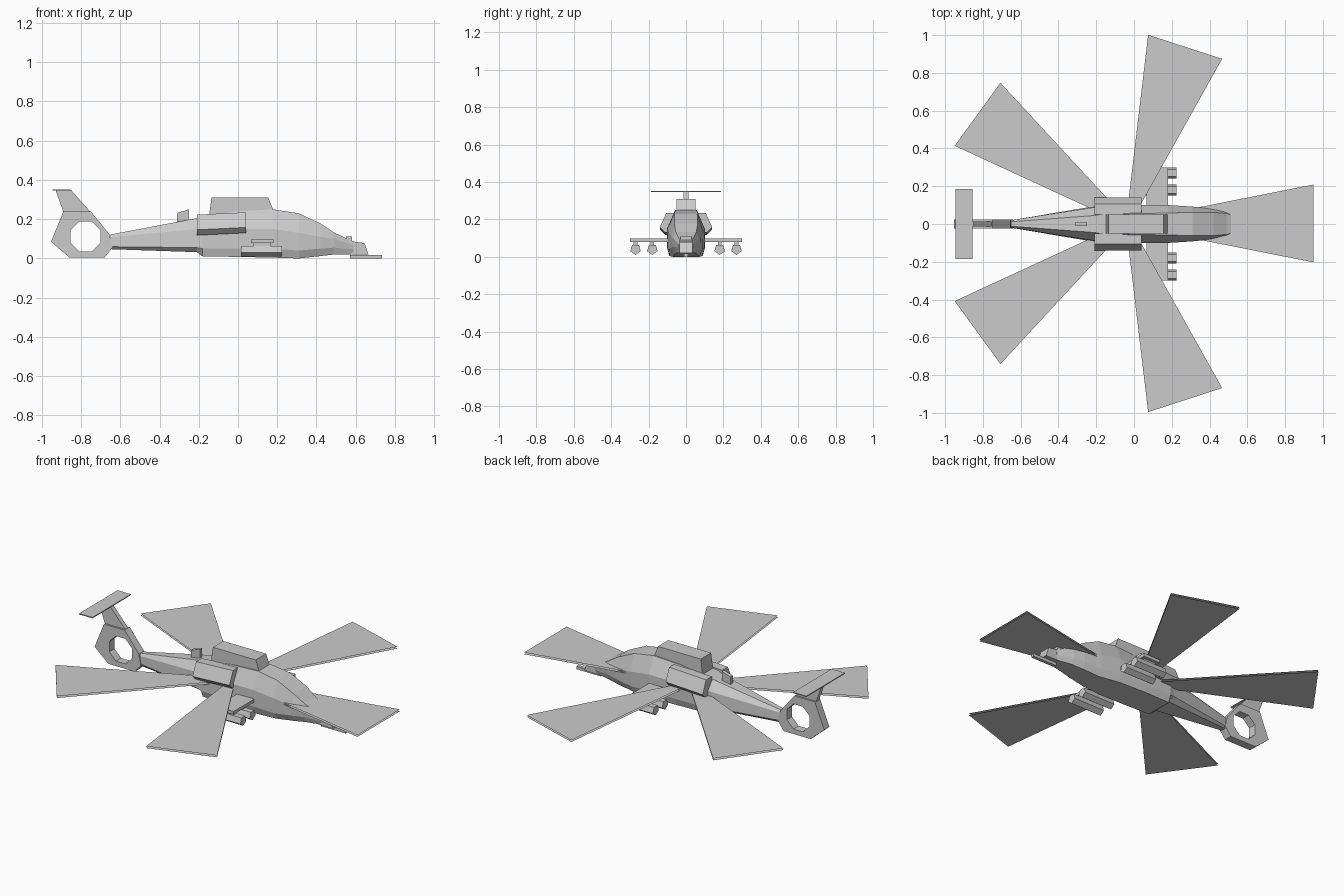
import bpy, bmesh, math
from mathutils import Matrix

cube = bpy.data.objects.get("Cube")
if cube:
    bpy.data.objects.remove(cube)

grey = bpy.data.materials.new("plain_grey")
grey.use_nodes = True
COLOUR = (0.6, 0.6, 0.6, 1)
grey.diffuse_color = COLOUR
grey.node_tree.nodes["Principled BSDF"].inputs["Base Color"].default_value = COLOUR


def finish(name, bm, fix_normals=True):
    if fix_normals:
        bmesh.ops.recalc_face_normals(bm, faces=bm.faces)
    mesh = bpy.data.meshes.new(name)
    bm.to_mesh(mesh)
    bm.free()
    mesh.materials.append(grey)
    obj = bpy.data.objects.new(name, mesh)
    bpy.context.collection.objects.link(obj)
    return obj


def loft(name, rings):
    """Skin a list of equal-length closed rings and cap both ends."""
    bm = bmesh.new()
    loops = [[bm.verts.new(p) for p in ring] for ring in rings]
    n = len(loops[0])
    for a, b in zip(loops, loops[1:]):
        for i in range(n):
            j = (i + 1) % n
            bm.faces.new((a[i], a[j], b[j], b[i]))
    bm.faces.new(loops[0])
    bm.faces.new(loops[-1])
    return finish(name, bm)


def side_prism(name, profile, half, y=0):
    """Extrude an x-z profile across y."""
    return loft(name, [[(x, y + s * half, z) for x, z in profile] for s in (-1, 1)])


def box(name, x0, x1, half, z0, z1, y=0):
    return side_prism(name, [(x0, z0), (x1, z0), (x1, z1), (x0, z1)], half, y)


# Fuselage: x, then half width and height of roof, shoulder, sill and belly
stations = [
    (-0.65, (0.012, 0.122), (0.02, 0.108), (0.02, 0.06), (0.014, 0.047)),
    (-0.21, (0.045, 0.205), (0.088, 0.15), (0.094, 0.055), (0.06, 0.032)),
    (-0.18, (0.05, 0.215), (0.1, 0.15), (0.1, 0.05), (0.085, 0.01)),
    (0.0, (0.055, 0.24), (0.102, 0.15), (0.102, 0.05), (0.09, 0.008)),
    (0.18, (0.058, 0.25), (0.1, 0.15), (0.1, 0.05), (0.088, 0.004)),
    (0.31, (0.062, 0.23), (0.092, 0.13), (0.09, 0.04), (0.07, 0.0)),
    (0.42, (0.062, 0.178), (0.08, 0.11), (0.078, 0.05), (0.06, 0.012)),
    (0.49, (0.055, 0.132), (0.068, 0.1), (0.064, 0.055), (0.05, 0.02)),
    (0.59, (0.03, 0.085), (0.038, 0.065), (0.036, 0.045), (0.03, 0.022)),
]
loft("fuselage", [[(x, w, z) for w, z in half] + [(x, -w, z) for w, z in reversed(half)]
                  for x, *half in stations])

# Rotor housing and small roof fin
side_prism("rotor_housing", [(-0.15, 0.2), (0.18, 0.245), (0.155, 0.31), (-0.135, 0.31)], 0.05)
side_prism("roof_fin", [(-0.31, 0.18), (-0.25, 0.19), (-0.25, 0.25), (-0.31, 0.232)], 0.011)

# Nose sensor, gun turret and barrel
box("nose_sensor", 0.55, 0.58, 0.03, 0.07, 0.112)
side_prism("gun_turret", [(0.55, 0.02), (0.665, 0.02), (0.645, 0.078), (0.56, 0.09)], 0.034)
box("gun_barrel", 0.57, 0.735, 0.01, 0.0, 0.018)

# Engines, weapon wings and pods on both sides
engine_section = [(0.05, 0.235), (0.105, 0.235), (0.14, 0.158), (0.112, 0.13), (0.05, 0.13)]
for side, label in ((1, "left"), (-1, "right")):
    loft(label + "_engine", [[(x, side * y, z + lift) for y, z in engine_section]
                             for x, lift in ((-0.21, -0.012), (0.04, 0.0))])
    box(label + "_wing", 0.065, 0.18, 0.11, 0.078, 0.097, side * 0.19)
    for y, place in ((0.18, "inner"), (0.27, "outer")):
        angles = [math.radians(-90 + 72 * i) for i in range(5)]
        loft(f"{label}_{place}_pod",
             [[(x, side * y + 0.03 * math.cos(a), 0.04 + 0.03 * math.sin(a)) for a in angles]
              for x in (0.015, 0.225)])
        box(f"{label}_{place}_pylon", 0.08, 0.165, 0.01, 0.05, 0.08, side * y)

# Ducted tail ring: seven-sided rim around an octagonal hole
rim = [(-0.655, 0.122), (-0.75, 0.24), (-0.82, 0.24), (-0.89, 0.24),
       (-0.953, 0.085), (-0.86, 0.005), (-0.68, 0.005), (-0.64, 0.055)]
hole = [(-0.777 + 0.083 * math.cos(a), 0.112 + 0.083 * math.sin(a))
        for a in (math.radians(22.5 + 45 * i) for i in range(8))]
bm = bmesh.new()
loops = [[bm.verts.new((x, y, z)) for x, z in shape]
         for shape, y in ((rim, -0.025), (rim, 0.025), (hole, 0.025), (hole, -0.025))]
for k in range(4):
    a, b = loops[k], loops[(k + 1) % 4]
    for i in range(8):
        j = (i + 1) % 8
        bm.faces.new((a[i], a[j], b[j], b[i]))
finish("tail_ring", bm)

# Tail fin and tailplane
side_prism("tail_fin", [(-0.89, 0.235), (-0.75, 0.235), (-0.85, 0.348), (-0.93, 0.348)], 0.014)
box("tailplane", -0.945, -0.855, 0.186, 0.346, 0.352)

# Rotor blades: paired open sheets, flaring outwards from the hub
for k in range(5):
    bm = bmesh.new()
    for z, order in ((0.121, 1), (0.11, -1)):
        outline = [(0, -0.011), (0.983, -0.206), (0.983, 0.206), (0, 0.011)][::order]
        bm.faces.new([bm.verts.new((x, y, z)) for x, y in outline])
    turn = Matrix.Translation((-0.033, 0.003, 0)) @ Matrix.Rotation(math.radians(72 * k), 4, "Z")
    bmesh.ops.transform(bm, matrix=turn, verts=bm.verts)
    finish(f"rotor_blade_{k + 1}", bm, fix_normals=False)
